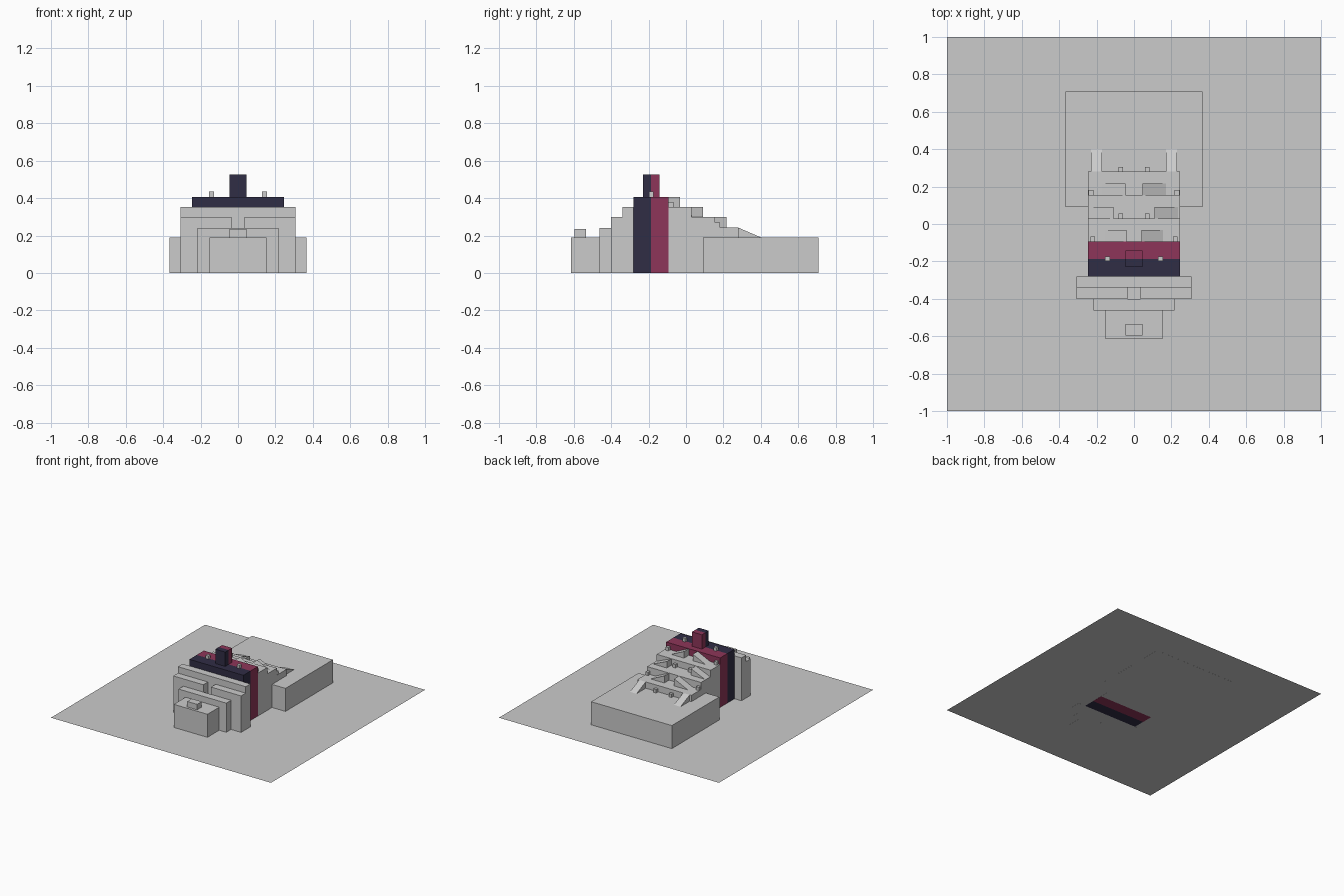
import bpy
import bmesh

if "Cube" in bpy.data.objects:
    bpy.data.objects.remove(bpy.data.objects["Cube"])


def material(name, rgb):
    m = bpy.data.materials.new(name)
    m.diffuse_color = (*rgb, 1)
    m.use_nodes = True
    m.node_tree.nodes["Principled BSDF"].inputs["Base Color"].default_value = m.diffuse_color
    return m


NAVY = material("navy", (0.03, 0.026, 0.06))
RED = material("dark_red", (0.27, 0.036, 0.1))


def prism(name, profile, axis, a, b, mat=None):
    """Extrude a closed 2D profile along x (profile in y,z) or y (profile in x,z)."""
    bm = bmesh.new()
    place = (lambda p, t: (t, *p)) if axis == "x" else (lambda p, t: (p[0], t, p[1]))
    ends = [[bm.verts.new(place(p, t)) for p in profile] for t in (a, b)]
    bm.faces.new(ends[0])
    bm.faces.new(ends[1])
    n = len(profile)
    for i in range(n):
        j = (i + 1) % n
        bm.faces.new((ends[0][i], ends[0][j], ends[1][j], ends[1][i]))
    bmesh.ops.recalc_face_normals(bm, faces=bm.faces)
    me = bpy.data.meshes.new(name)
    bm.to_mesh(me)
    bm.free()
    ob = bpy.data.objects.new(name, me)
    bpy.context.collection.objects.link(ob)
    if mat:
        me.materials.append(mat)
    return ob


def box(name, x0, x1, y0, y1, z0, z1, mat=None):
    return prism(name, [(x0, z0), (x1, z0), (x1, z1), (x0, z1)], "y", y0, y1, mat)


# Base sheet
bpy.ops.mesh.primitive_plane_add(size=2, location=(0, 0, 0.0005))
bpy.context.object.name = "base_sheet"

# Stepped front blocks
box("front_block", -0.153, 0.153, -0.615, -0.462, 0, 0.19)
box("front_block_cap", -0.045, 0.045, -0.595, -0.535, 0.19, 0.235)
box("second_block", -0.217, 0.217, -0.462, -0.4, 0, 0.24)
box("fourth_block", -0.308, 0.308, -0.34, -0.28, 0, 0.353)

# Two-coloured main wall and tower
box("wall_front", -0.245, 0.245, -0.28, -0.186, 0, 0.407, NAVY)
box("wall_back", -0.245, 0.245, -0.186, -0.093, 0, 0.407, RED)
box("tower_front", -0.045, 0.045, -0.23, -0.186, 0.407, 0.525, NAVY)
box("tower_back", -0.045, 0.045, -0.186, -0.142, 0.407, 0.525, RED)

# Descending terraces and low rear hall
terraces = [(-0.093, 0.03, 0.353), (0.03, 0.155, 0.3), (0.155, 0.28, 0.242)]
for i, (y0, y1, z) in enumerate(terraces):
    box(f"terrace_{i + 1}", -0.245, 0.245, y0, y1, 0, z)
box("rear_hall", -0.367, 0.367, 0.092, 0.708, 0, 0.19)

# Mirrored details: (high x, low x, y start, low z, high z) ramps; (x, y, z) posts
ramps = [(0.04, 0.155, -0.093, 0.353, 0.407),
         (0.11, 0.235, 0.03, 0.3, 0.353),
         (0.045, 0.17, 0.155, 0.242, 0.3)]
posts = [(0.142, -0.186, 0.407), (0.22, -0.08, 0.353), (0.07, 0.043, 0.3),
         (0.23, 0.168, 0.242), (0.07, 0.293, 0.19)]
for side, s in (("left", -1), ("right", 1)):
    # Split third block with a centre slot
    box(f"third_block_{side}", s * 0.035, s * 0.308, -0.4, -0.34, 0, 0.3)
    for i, (hi, lo, y, z0, z1) in enumerate(ramps):
        prism(f"side_ramp_{side}_{i + 1}", [(s * hi, z0), (s * lo, z0), (s * hi, z1)],
              "y", y, y + 0.062)
    # Ramp down to the rear hall
    prism(f"rear_ramp_{side}", [(0.28, 0.19), (0.4, 0.19), (0.28, 0.242)],
          "x", s * 0.17, s * 0.23)
    for i, (x, y, z) in enumerate(posts):
        box(f"post_{side}_{i + 1}", s * x - 0.0125, s * x + 0.0125,
            y - 0.0125, y + 0.0125, z, z + 0.027)
